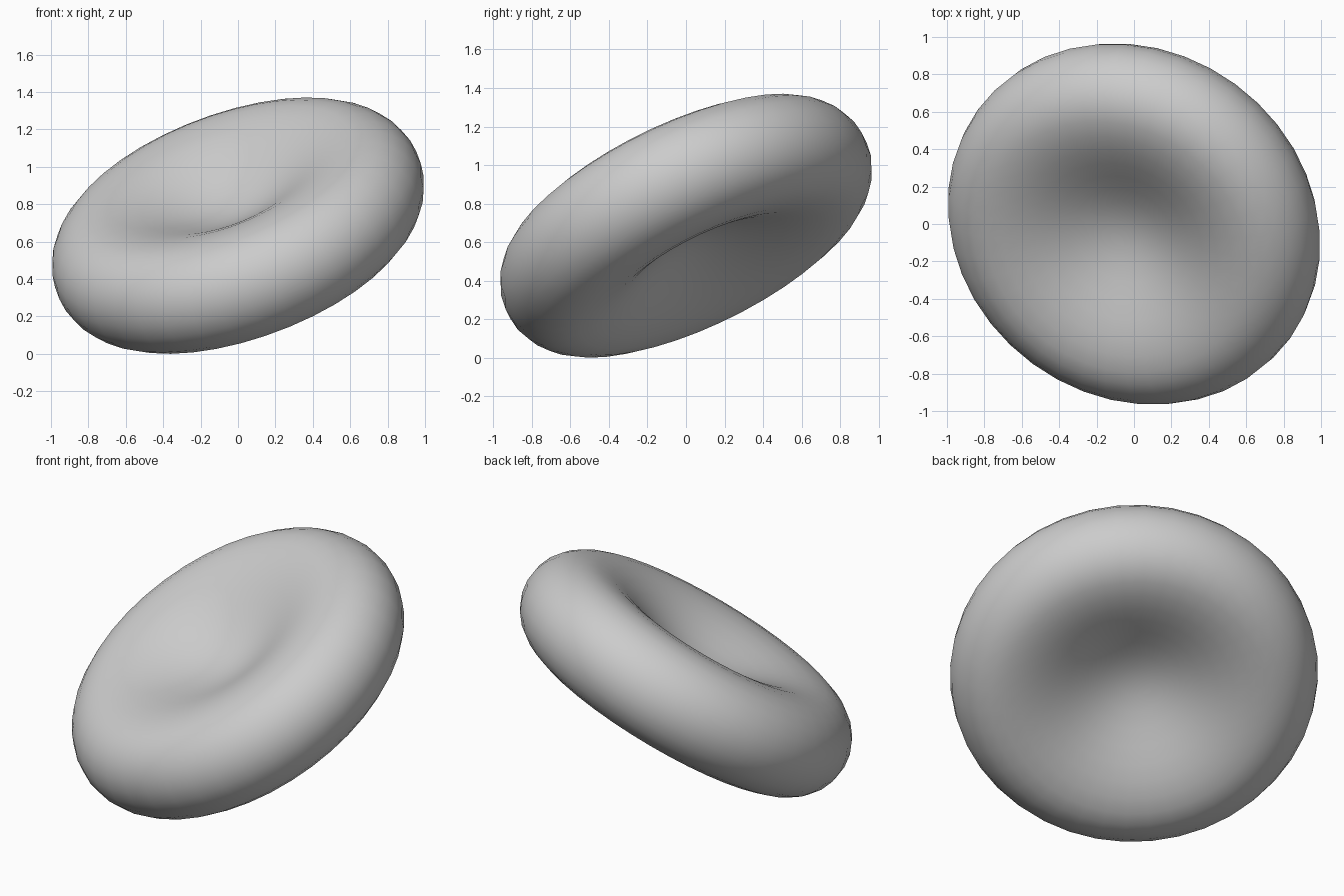
import bpy, bmesh
from math import sin, cos, pi
from mathutils import Vector, Matrix

cube = bpy.data.objects.get("Cube")
if cube:
    bpy.data.objects.remove(cube, do_unlink=True)

CREST, RIM, CENTRE = 0.74, 0.295, 0.085   # crest radius, rim half thickness, dimple half thickness
SEGMENTS, DIMPLE_STEPS, RIM_STEPS = 40, 8, 12

# Half section: cosine dimple above, round rim, cosine dimple below
dimple = [(CREST * i / DIMPLE_STEPS,
           CENTRE + (RIM - CENTRE) * (1 - cos(pi * i / DIMPLE_STEPS)) / 2)
          for i in range(DIMPLE_STEPS)]
rim = [(CREST + RIM * sin(pi * i / RIM_STEPS), RIM * cos(pi * i / RIM_STEPS))
       for i in range(RIM_STEPS + 1)]
section = dimple + rim + [(r, -z) for r, z in reversed(dimple)]

# Spin the section into a closed disc
bm = bmesh.new()
verts = [bm.verts.new((r, 0, z)) for r, z in section]
edges = [bm.edges.new(pair) for pair in zip(verts, verts[1:])]
bmesh.ops.spin(bm, geom=verts + edges, axis=(0, 0, 1), cent=(0, 0, 0),
               angle=2 * pi, steps=SEGMENTS)
bmesh.ops.remove_doubles(bm, verts=bm.verts, dist=0.0005)

# Tilt the disc and stand it on the ground
axis = Vector((-0.32, -0.42, 0.85)).normalized()
tilt = Vector((0, 0, 1)).rotation_difference(axis).to_matrix().to_4x4()
bmesh.ops.transform(bm, matrix=tilt, verts=bm.verts)
low = min(v.co.z for v in bm.verts)
bmesh.ops.transform(bm, matrix=Matrix.Translation((0, 0, -low)), verts=bm.verts)
bmesh.ops.recalc_face_normals(bm, faces=bm.faces)
for face in bm.faces:
    face.smooth = True

mesh = bpy.data.meshes.new("dimpled_disc")
bm.to_mesh(mesh)
bm.free()
disc = bpy.data.objects.new("dimpled_disc", mesh)
bpy.context.collection.objects.link(disc)

# Plain grey surface
grey = bpy.data.materials.new("light_grey")
grey.use_nodes = True
colour = (0.6, 0.6, 0.6, 1)
grey.diffuse_color = colour
grey.node_tree.nodes["Principled BSDF"].inputs["Base Color"].default_value = colour
mesh.materials.append(grey)
